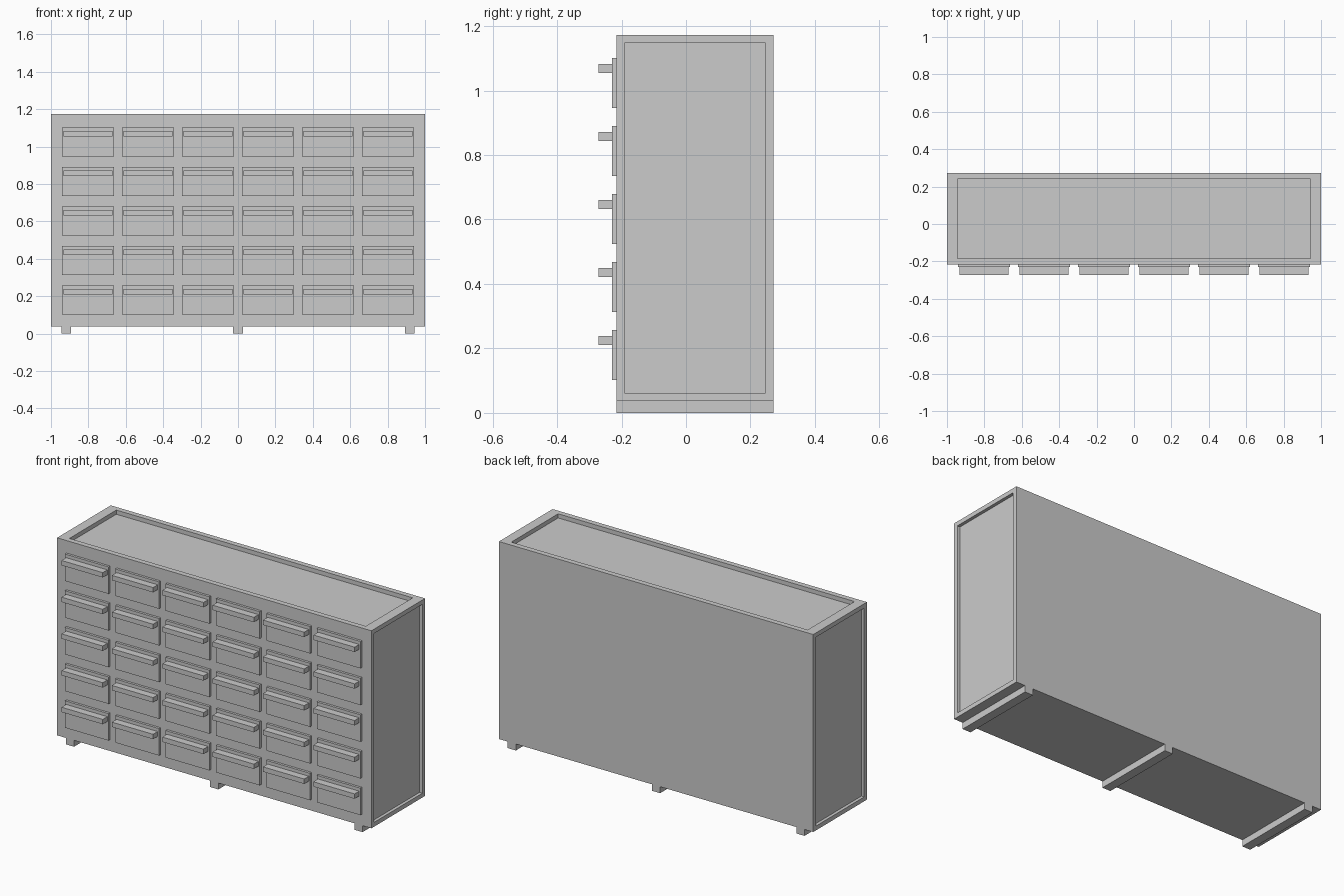
import bpy, bmesh
from mathutils import Vector

if "Cube" in bpy.data.objects:
    bpy.data.objects.remove(bpy.data.objects["Cube"])


def box(name, lo, hi):
    """Box object spanning two corners; origin at its centre."""
    lo, hi = Vector(lo), Vector(hi)
    bm = bmesh.new()
    bmesh.ops.create_cube(bm, size=1)
    bmesh.ops.scale(bm, vec=hi - lo, verts=bm.verts)
    mesh = bpy.data.meshes.new(name)
    bm.to_mesh(mesh)
    bm.free()
    obj = bpy.data.objects.new(name, mesh)
    obj.location = (lo + hi) / 2
    bpy.context.collection.objects.link(obj)
    return obj


def recess(obj, normal, margin, depth):
    """Sink a panel into the side facing normal, leaving a rim of the given x/y/z margins."""
    normal = Vector(normal)
    bm = bmesh.new()
    bm.from_mesh(obj.data)
    bm.normal_update()
    face = max(bm.faces, key=lambda f: f.normal.dot(normal) * f.calc_area())
    for step in range(2):
        bmesh.ops.inset_individual(bm, faces=[face], thickness=0)
        for v in face.verts:
            if step == 0:
                v.co -= Vector([m if c > 0 else -m for m, c in zip(margin, v.co)])
            else:
                v.co -= normal * depth
        bm.normal_update()
    bm.to_mesh(obj.data)
    bm.free()


FRONT, BACK = -0.216, 0.272
BOTTOM, TOP = 0.037, 1.173

# Cabinet body with sunken top and side panels
body = box("cabinet_body", (-1, FRONT, BOTTOM), (1, BACK, TOP))
recess(body, (0, 0, 1), (0.057, 0.031, 0), 0.024)
for side in (-1, 1):
    recess(body, (side, 0, 0), (0, 0.025, 0.025), 0.018)

# Runner feet, full depth
for name, x0, x1 in (("left", -0.944, -0.892), ("middle", -0.026, 0.026), ("right", 0.892, 0.944)):
    box(f"{name}_foot", (x0, FRONT, 0), (x1, BACK, BOTTOM))

# Drawer fronts with bar handles
for row in range(5):
    z = 0.102 + row * 0.211
    for col in range(6):
        x = (col - 2.5) * 0.3205
        tag = f"{row + 1}_{col + 1}"
        box(f"drawer_front_{tag}", (x - 0.139, -0.23, z), (x + 0.139, FRONT, z + 0.155))
        box(f"drawer_handle_{tag}", (x - 0.131, -0.272, z + 0.108), (x + 0.131, -0.23, z + 0.136))
